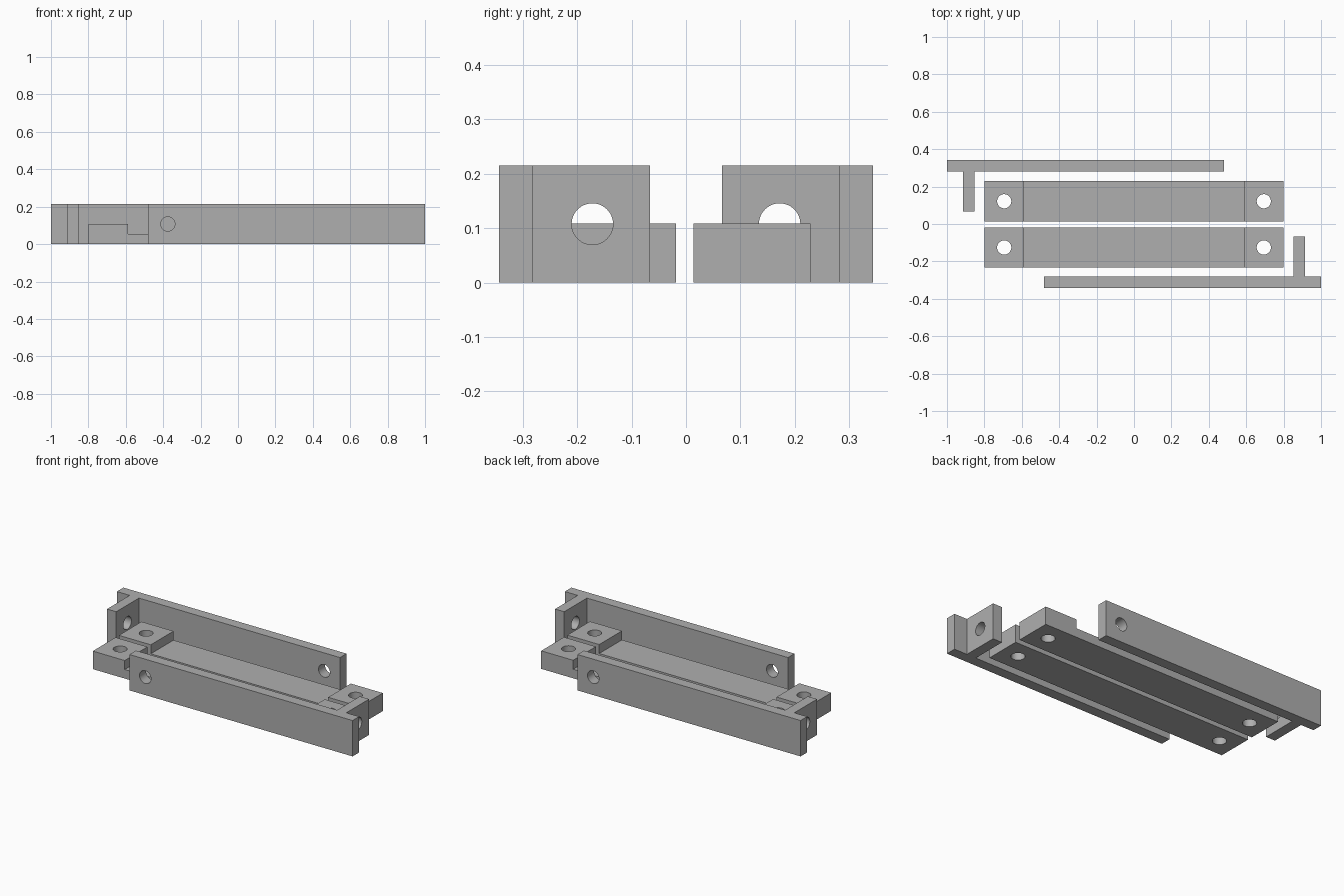
import bpy
import bmesh
import math
from mathutils import Matrix, Vector

cube = bpy.data.objects.get("Cube")
if cube:
    bpy.data.objects.remove(cube, do_unlink=True)

grey = bpy.data.materials.new("plain grey")
grey.use_nodes = True
colour = (0.43, 0.43, 0.43, 1)
grey.diffuse_color = colour
grey.node_tree.nodes["Principled BSDF"].inputs["Base Color"].default_value = colour

HOLE_RADIUS = 0.038
RAIL_HEIGHT = 0.215
BLOCK_HEIGHT = 0.108
WEB_HEIGHT = 0.054


def extrude_profile(name, points, depth):
    """Solid made by sweeping a closed outline along a vector."""
    bm = bmesh.new()
    face = bm.faces.new([bm.verts.new(p) for p in points])
    swept = bmesh.ops.extrude_face_region(bm, geom=[face])
    verts = [g for g in swept["geom"] if isinstance(g, bmesh.types.BMVert)]
    bmesh.ops.translate(bm, verts=verts, vec=depth)
    bmesh.ops.recalc_face_normals(bm, faces=bm.faces)
    mesh = bpy.data.meshes.new(name)
    bm.to_mesh(mesh)
    bm.free()
    mesh.materials.append(grey)
    obj = bpy.data.objects.new(name, mesh)
    bpy.context.collection.objects.link(obj)
    return obj


def drill(obj, centre, axis):
    """Cut a round through hole along the given axis."""
    bpy.ops.mesh.primitive_cylinder_add(
        vertices=48, radius=HOLE_RADIUS, depth=0.3, location=centre,
        rotation=Vector(axis).to_track_quat("Z", "Y").to_euler())
    cutter = bpy.context.object
    cutter.hide_render = True
    cutter.data.materials.append(grey)
    mod = obj.modifiers.new("hole", "BOOLEAN")
    mod.object = cutter
    mod.operation = "DIFFERENCE"
    mod.solver = "EXACT"
    bpy.ops.object.select_all(action="DESELECT")
    obj.select_set(True)
    bpy.context.view_layer.objects.active = obj
    bpy.ops.object.modifier_apply(modifier=mod.name)
    bpy.data.objects.remove(cutter, do_unlink=True)


def finish(obj):
    bpy.ops.object.select_all(action="DESELECT")
    obj.select_set(True)
    bpy.context.view_layer.objects.active = obj
    bpy.ops.object.shade_smooth_by_angle(angle=math.radians(30))


# Side rails: long plate with a drilled tab, the second turned half way round
rail_plan = [(-1, 0.343), (-1, 0.281), (-0.915, 0.281), (-0.915, 0.066),
             (-0.854, 0.066), (-0.854, 0.281), (0.48, 0.281), (0.48, 0.343)]
back_rail = extrude_profile("back_rail", [(x, y, 0) for x, y in rail_plan],
                            (0, 0, RAIL_HEIGHT))
drill(back_rail, (0.375, 0.312, RAIL_HEIGHT / 2), (0, 1, 0))
drill(back_rail, (-0.885, 0.172, RAIL_HEIGHT / 2), (1, 0, 0))
finish(back_rail)

front_rail = back_rail.copy()
front_rail.data = back_rail.data.copy()
front_rail.name = front_rail.data.name = "front_rail"
front_rail.data.transform(Matrix.Rotation(math.pi, 4, "Z"))
bpy.context.collection.objects.link(front_rail)

# Middle bars: thin web between two taller drilled end blocks
half = [(0.8, 0), (0.8, BLOCK_HEIGHT), (0.588, BLOCK_HEIGHT), (0.588, WEB_HEIGHT)]
outline = half + [(-x, z) for x, z in reversed(half)]
for name, y in (("back_bar", 0.014), ("front_bar", -0.233)):
    bar = extrude_profile(name, [(x, y, z) for x, z in outline], (0, 0.215, 0))
    for side in (-1, 1):
        drill(bar, (side * 0.694, y + 0.1075, WEB_HEIGHT), (0, 0, 1))
    finish(bar)
